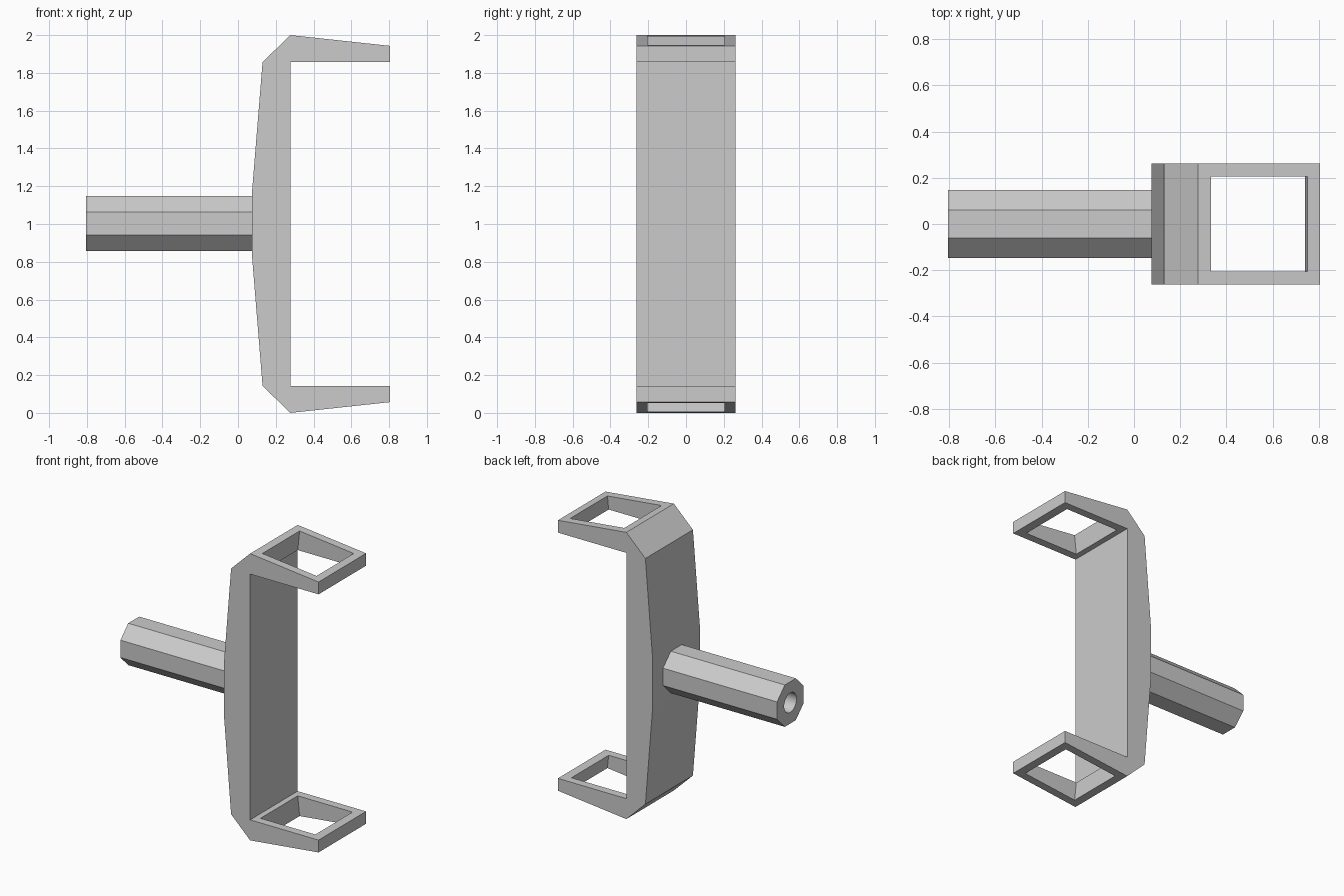
import bpy, bmesh, math
from mathutils import Matrix, Vector

cube = bpy.data.objects.get("Cube")
if cube:
    bpy.data.objects.remove(cube, do_unlink=True)

MID = 1.0  # height of the mirror plane

grey = bpy.data.materials.new("plain grey")
grey.use_nodes = True
colour = (0.6, 0.6, 0.6, 1)
grey.diffuse_color = colour
grey.node_tree.nodes["Principled BSDF"].inputs["Base Color"].default_value = colour


def finish(name, bm):
    bmesh.ops.recalc_face_normals(bm, faces=bm.faces)
    mesh = bpy.data.meshes.new(name)
    bm.to_mesh(mesh)
    bm.free()
    mesh.materials.append(grey)
    obj = bpy.data.objects.new(name, mesh)
    bpy.context.collection.objects.link(obj)
    return obj


def prism(name, profile, half_width):
    """Side profile in x and z, extruded along y."""
    bm = bmesh.new()
    face = bm.faces.new([bm.verts.new((x, -half_width, z)) for x, z in profile])
    ext = bmesh.ops.extrude_face_region(bm, geom=[face])
    verts = [v for v in ext["geom"] if isinstance(v, bmesh.types.BMVert)]
    bmesh.ops.translate(bm, verts=verts, vec=(0, 2 * half_width, 0))
    return finish(name, bm)


def rod(name, radius, sides, x0, x1, turn=0):
    """Straight cylinder along x at the middle height."""
    bm = bmesh.new()
    place = (Matrix.Translation(((x0 + x1) / 2, 0, MID + 0.002))
             @ Matrix.Rotation(math.pi / 2, 4, 'Y') @ Matrix.Rotation(turn, 4, 'Z'))
    bmesh.ops.create_cone(bm, cap_ends=True, segments=sides, radius1=radius,
                          radius2=radius, depth=x1 - x0, matrix=place)
    return finish(name, bm)


def cut(obj, cutter):
    mod = obj.modifiers.new("cut", 'BOOLEAN')
    mod.operation, mod.solver, mod.object = 'DIFFERENCE', 'EXACT', cutter
    bpy.context.view_layer.objects.active = obj
    bpy.ops.object.modifier_apply(modifier=mod.name)
    bpy.data.objects.remove(cutter, do_unlink=True)


def flip(profile):
    return [(x, 2 * MID - z) for x, z in reversed(profile)]


# Bracket: back plate with two tapering arms
upper = [(0.277, 1.857), (0.805, 1.857), (0.805, 1.943),
         (0.277, 2.0), (0.13, 1.857), (0.075, 1.18)]
bracket = prism("bracket", upper + flip(upper), 0.262)

# Windows in the arms, square to the sloping outer faces
lean = 0.107
window = [(x + lean * (z - top), z) for x, top, z in
          [(0.332, 1.994, 1.8), (0.75, 1.949, 1.8),
           (0.75, 1.949, 2.1), (0.332, 1.994, 2.1)]]
for shape in (window, flip(window)):
    cut(bracket, prism("window_cutter", shape, 0.205))

# Octagonal handle with a round bore
handle = rod("handle", 0.146 / math.cos(math.pi / 8), 8, -0.805, 0.08, math.pi / 8)
cut(handle, rod("bore_cutter", 0.068, 32, -0.9, 0.07))

for obj in (bracket, handle):
    bpy.ops.object.select_all(action='DESELECT')
    obj.select_set(True)
    bpy.context.view_layer.objects.active = obj
    bpy.ops.object.shade_smooth_by_angle(angle=math.radians(20 if obj is handle else 3))
